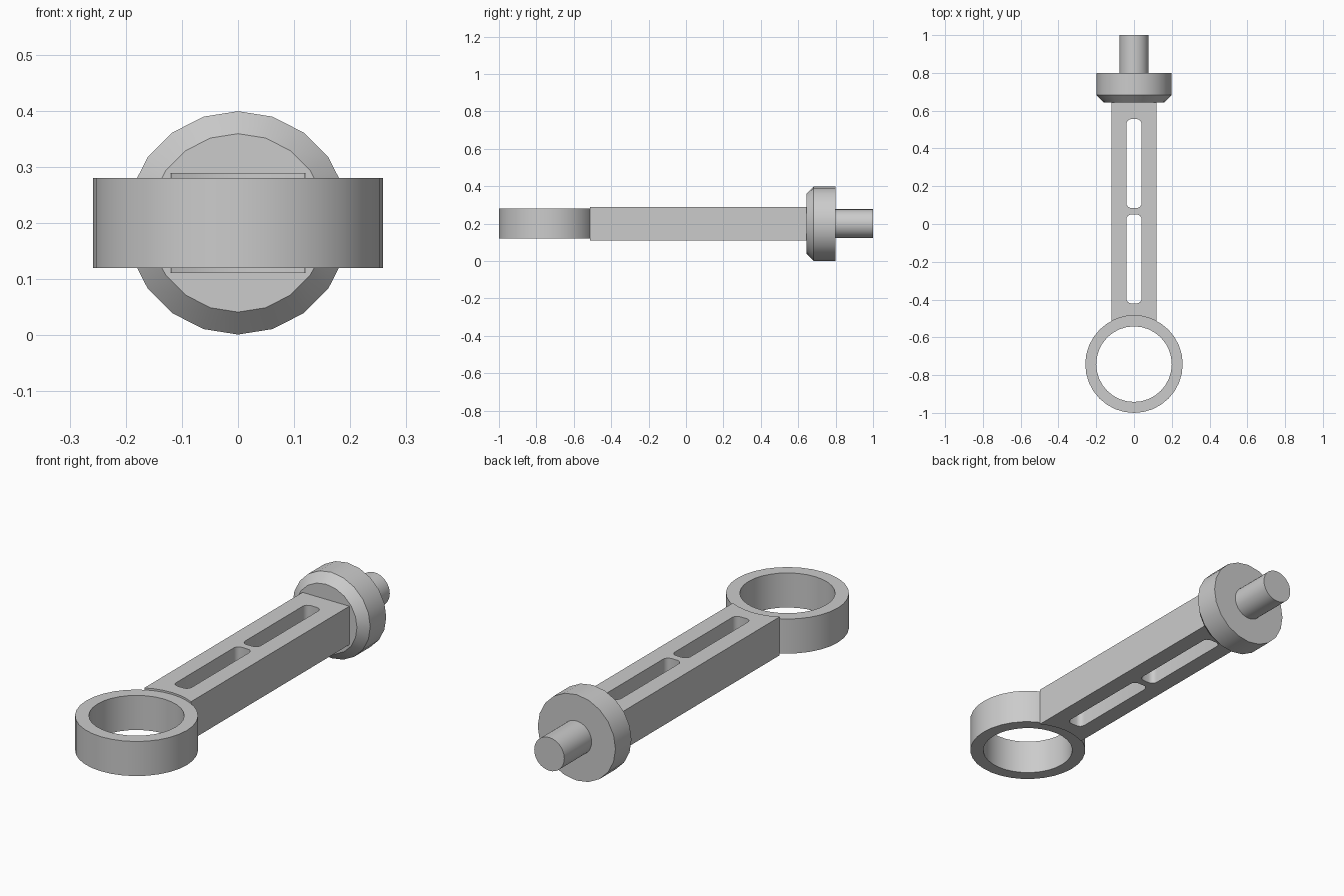
import bpy, bmesh
from math import sin, cos, pi, radians, asin

old = bpy.data.objects.get("Cube")
if old:
    bpy.data.objects.remove(old, do_unlink=True)

AXIS_Z = 0.2
RING_Y, RING_R, BORE_R = -0.742, 0.258, 0.2
ARM_W = 0.12

steel = bpy.data.materials.new("plain_grey")
steel.use_nodes = True
colour = (0.6, 0.6, 0.6, 1)
steel.diffuse_color = colour
steel.node_tree.nodes["Principled BSDF"].inputs["Base Color"].default_value = colour


def arc(cx, cy, r, start, end, steps):
    """Points along an arc, angles in degrees, both ends included."""
    angles = [radians(start + (end - start) * i / steps) for i in range(steps + 1)]
    return [(cx + r * cos(a), cy + r * sin(a)) for a in angles]


def rounded_slot(y0, y1, half, r):
    """Rectangle outline with rounded corners."""
    corners = [(half - r, y1 - r), (r - half, y1 - r), (r - half, y0 + r), (half - r, y0 + r)]
    pts = []
    for i, (x, y) in enumerate(corners):
        pts += arc(x, y, r, 90 * i, 90 * i + 90, 4)
    return pts


def finish(obj):
    obj.data.materials.clear()
    obj.data.materials.append(steel)
    bpy.ops.object.select_all(action='DESELECT')
    obj.select_set(True)
    bpy.context.view_layer.objects.active = obj
    bpy.ops.object.shade_smooth_by_angle(angle=radians(30))


def plate(name, outlines, half_height):
    """Extruded flat profile; the outlines after the first are holes."""
    curve = bpy.data.curves.new(name, 'CURVE')
    curve.dimensions, curve.fill_mode = '2D', 'BOTH'
    curve.extrude = half_height
    for pts in outlines:
        spline = curve.splines.new('POLY')
        spline.points.add(len(pts) - 1)
        for p, (x, y) in zip(spline.points, pts):
            p.co = (x, y, 0, 1)
        spline.use_cyclic_u = True
    obj = bpy.data.objects.new(name, curve)
    obj.location.z = AXIS_Z
    bpy.context.collection.objects.link(obj)
    bpy.ops.object.select_all(action='DESELECT')
    obj.select_set(True)
    bpy.context.view_layer.objects.active = obj
    bpy.ops.object.convert(target='MESH')
    obj = bpy.context.view_layer.objects.active
    bm = bmesh.new()
    bm.from_mesh(obj.data)
    bmesh.ops.remove_doubles(bm, verts=bm.verts, dist=0.0005)
    bmesh.ops.recalc_face_normals(bm, faces=bm.faces)
    bm.to_mesh(obj.data)
    bm.free()
    finish(obj)


def turned(name, profile, sides):
    """Capped solid of revolution about the y axis from (y, radius) pairs."""
    bm = bmesh.new()
    rings = [[bm.verts.new((r * sin(2 * pi * i / sides), y, r * cos(2 * pi * i / sides)))
              for i in range(sides)] for y, r in profile]
    for a, b in zip(rings, rings[1:]):
        for i in range(sides):
            j = (i + 1) % sides
            bm.faces.new((a[i], a[j], b[j], b[i]))
    bm.faces.new(rings[0])
    bm.faces.new(rings[-1])
    bmesh.ops.recalc_face_normals(bm, faces=bm.faces)
    mesh = bpy.data.meshes.new(name)
    bm.to_mesh(mesh)
    bm.free()
    obj = bpy.data.objects.new(name, mesh)
    obj.location.z = AXIS_Z
    bpy.context.collection.objects.link(obj)
    finish(obj)


# Ring at the front end
plate("ring", [arc(0, RING_Y, r, 0, 360, 32)[:-1] for r in (RING_R, BORE_R)], 0.08)

# Slotted arm, its front end hollowed to fit the ring
spread = asin(ARM_W / RING_R) * 180 / pi
seat = arc(0, RING_Y, RING_R - 0.001, 90 - spread, 90 + spread, 6)
outline = seat + [(-ARM_W, 0.645), (ARM_W, 0.645)]
slots = [rounded_slot(y, y + 0.47, 0.04, 0.025) for y in (-0.42, 0.085)]
plate("arm", [outline] + slots, 0.089)

# Chamfered collar and pin at the back end
turned("collar", [(0.643, 0.159), (0.683, 0.199), (0.8, 0.199)], 20)
turned("pin", [(0.79, 0.077), (1.0, 0.077)], 32)
